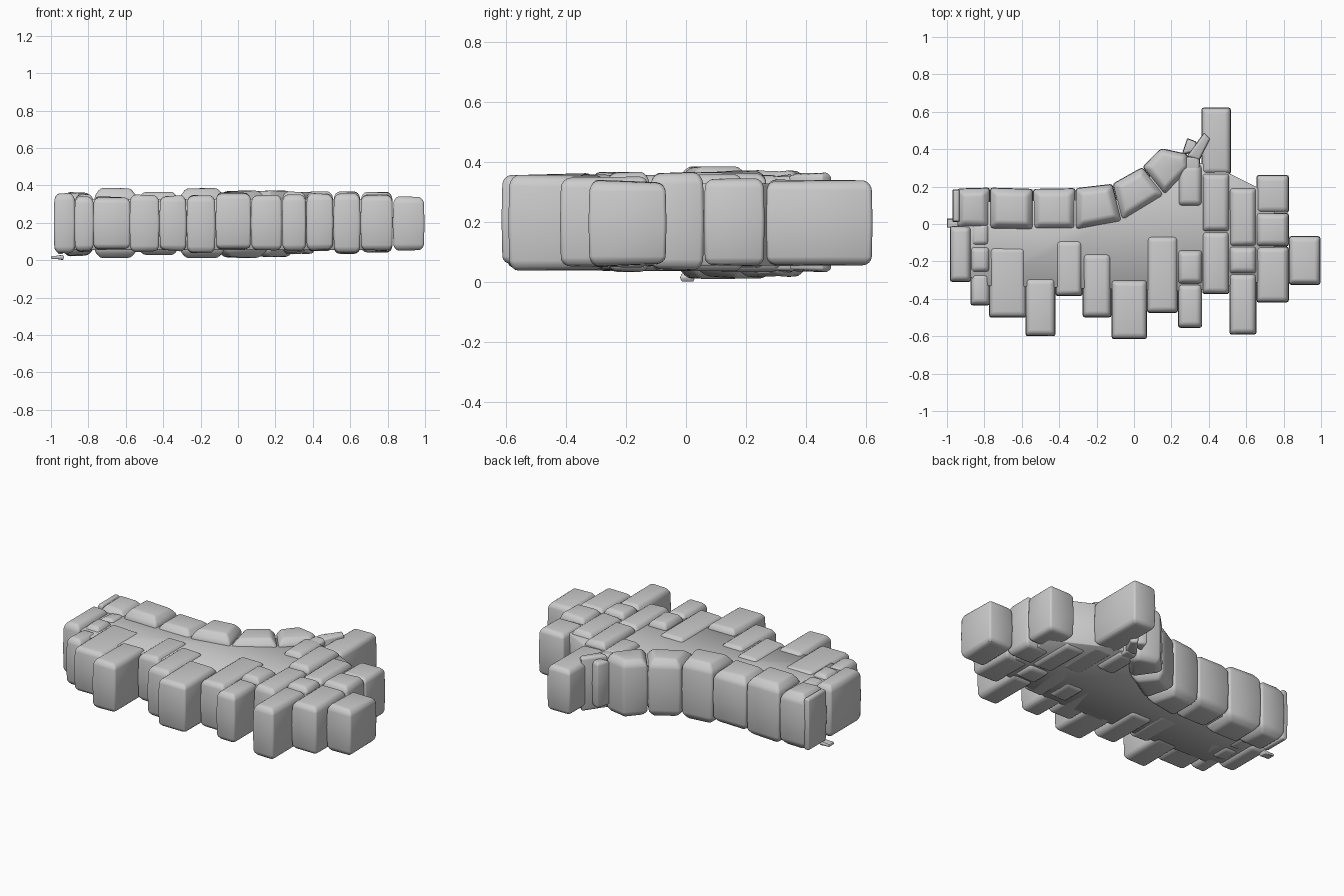
import bpy, bmesh, random
from mathutils import Vector
from math import radians

random.seed(4)


def finish(bm, name, bevel, segments=2):
    bmesh.ops.recalc_face_normals(bm, faces=bm.faces)
    bmesh.ops.bevel(bm, geom=bm.edges[:], offset=bevel, segments=segments,
                    affect='EDGES', profile=0.5, clamp_overlap=True)
    me = bpy.data.meshes.new(name)
    bm.to_mesh(me)
    bm.free()
    me.shade_smooth()
    me.set_sharp_from_angle(angle=radians(50))
    ob = bpy.data.objects.new(name, me)
    bpy.context.collection.objects.link(ob)
    return ob


def stone(name, corners, z0, z1, wear=0.022, bevel=0.013):
    """Worn block: a four-sided outline lofted through inset bottom and top rings."""
    bm = bmesh.new()
    pts = [Vector((x, y, 0)) for x, y in corners]
    n = len(pts)
    tilt = [random.uniform(0, 0.012) for _ in pts]

    def ring(z, inset, jitter):
        verts = []
        for i, p in enumerate(pts):
            a = (pts[i - 1] - p).normalized()
            b = (pts[(i + 1) % n] - p).normalized()
            q = p + (a + b) * inset
            verts.append(bm.verts.new((q.x, q.y, z + jitter * tilt[i])))
        return verts

    rings = [ring(z0, wear, 1), ring(z0 + wear * 1.1, 0.003, 0),
             ring((z0 + z1) / 2, 0.0, 0),
             ring(z1 - wear * 1.3, 0.003, 0), ring(z1, wear, -1)]
    bm.faces.new(rings[0])
    bm.faces.new(rings[-1])
    for low, high in zip(rings, rings[1:]):
        for i in range(n):
            j = (i + 1) % n
            bm.faces.new((low[i], low[j], high[j], high[i]))
    return finish(bm, name, bevel)


def rect(x0, x1, y0, y1):
    return [(x0, y0), (x1, y0), (x1, y1), (x0, y1)]


# Columns of blocks: x0, x1, bottom, top, then joints from front to back
columns = [
    (-0.985, -0.87, 0.035, 0.36, (-0.31, -0.01)),
    (-0.875, -0.77, 0.045, 0.345, (-0.435, -0.26, -0.12, 0.01)),
    (-0.775, -0.575, 0.05, 0.345, (-0.5, -0.12)),
    (-0.58, -0.42, 0.04, 0.355, (-0.6, -0.29)),
    (-0.42, -0.275, 0.045, 0.35, (-0.385, -0.085)),
    (-0.275, -0.12, 0.035, 0.35, (-0.5, -0.155)),
    (-0.12, 0.07, 0.05, 0.367, (-0.615, -0.30)),
    (0.07, 0.235, 0.045, 0.357, (-0.475, -0.065)),
    (0.235, 0.365, 0.045, 0.357, (-0.555, -0.32, -0.14)),
    (0.365, 0.51, 0.05, 0.36, (-0.375, -0.04, 0.27)),
    (0.51, 0.655, 0.035, 0.36, (-0.592, -0.265, -0.12, 0.195)),
    (0.655, 0.828, 0.045, 0.355, (-0.42, -0.12, 0.06, 0.262)),
    (0.828, 0.997, 0.05, 0.342, (-0.325, -0.065)),
]
for c, (x0, x1, z0, z1, joints) in enumerate(columns):
    for r, (y0, y1) in enumerate(zip(joints, joints[1:])):
        d = 0.012 * (r % 2)
        stone(f"paving_block_{c}_{r}", rect(x0, x1, y0, y1), z0 - d / 2, z1 + d)

# Tall rear block and the block behind the curve
stone("rear_end_block", rect(0.36, 0.518, 0.265, 0.622), 0.048, 0.347)
stone("inner_rear_block", rect(0.235, 0.365, 0.095, 0.32), 0.03, 0.36)

# Curved rear edge: each joint is an outer point and an inner point
curve = [((-0.945, 0.19), (-0.945, -0.02)), ((-0.77, 0.195), (-0.77, -0.025)),
         ((-0.54, 0.188), (-0.54, -0.03)), ((-0.312, 0.192), (-0.312, -0.03)),
         ((-0.115, 0.215), (-0.065, 0.015)), ((0.045, 0.305), (0.165, 0.155))]
heights = [(0.02, 0.365), (0.01, 0.387), (0.025, 0.368), (0.01, 0.386), (0.01, 0.374)]
for i, ((o0, i0), (o1, i1)) in enumerate(zip(curve, curve[1:])):
    z0, z1 = heights[i]
    stone(f"curved_edge_block_{i}", [i0, i1, o1, o0], z0, z1, 0.034, 0.014)
stone("curved_edge_block_5", [(0.165, 0.155), (0.30, 0.30), (0.285, 0.375),
                              (0.145, 0.405), (0.045, 0.305)], 0.012, 0.377, 0.03)

# Broken slivers at the end of the curve
stone("sliver_slanted", [(0.28, 0.36), (0.35, 0.34), (0.41, 0.455), (0.375, 0.49)],
      0.03, 0.368, 0.012, 0.006)
stone("sliver_small", [(0.255, 0.37), (0.34, 0.385), (0.335, 0.44), (0.285, 0.46)],
      0.06, 0.345, 0.012, 0.006)
stone("sliver_inner", [(0.25, 0.27), (0.35, 0.26), (0.355, 0.37), (0.28, 0.36)],
      0.03, 0.36, 0.012, 0.006)

# Left end: thin upright stone and the scrap at its foot
stone("left_end_sliver", rect(-0.97, -0.93, 0.01, 0.185), 0.03, 0.355, 0.01, 0.006)
stone("left_foot_scrap", rect(-1.0, -0.93, -0.02, 0.03), 0.0, 0.03, 0.006, 0.003)

# Flat core slab that fills the gaps between the blocks
outline = [(-0.93, -0.25), (-0.8, -0.33), (0.3, -0.36), (0.75, -0.3), (0.75, 0.15),
           (0.45, 0.3), (0.3, 0.34), (0.17, 0.32), (-0.08, 0.13), (-0.9, 0.12)]
bm = bmesh.new()
face = bm.faces.new([bm.verts.new((x, y, 0.055)) for x, y in outline])
top = bmesh.ops.extrude_face_region(bm, geom=[face])["geom"]
for v in top:
    if isinstance(v, bmesh.types.BMVert):
        v.co.z = 0.328
finish(bm, "core_slab", 0.004, 1)
